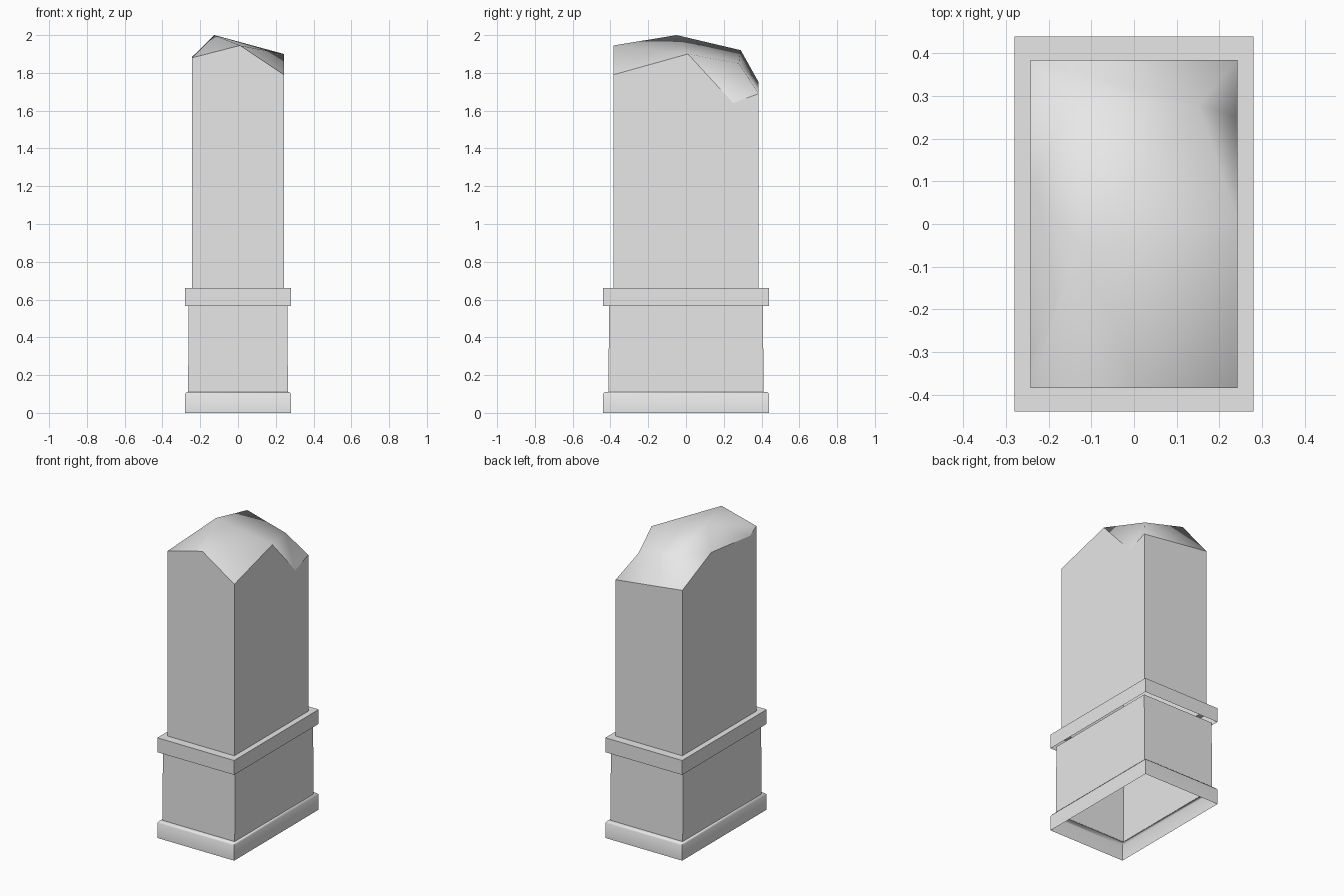
import bpy, bmesh, math

cube = bpy.data.objects.get("Cube")
if cube:
    bpy.data.objects.remove(cube, do_unlink=True)

stone = bpy.data.materials.new("grey stone")
stone.use_nodes = True
stone.diffuse_color = (0.8, 0.8, 0.8, 1)
stone.node_tree.nodes["Principled BSDF"].inputs["Base Color"].default_value = (0.8, 0.8, 0.8, 1)


def finish(name, bm):
    bmesh.ops.recalc_face_normals(bm, faces=bm.faces[:])
    mesh = bpy.data.meshes.new(name)
    bm.to_mesh(mesh)
    bm.free()
    mesh.materials.append(stone)
    obj = bpy.data.objects.new(name, mesh)
    bpy.context.collection.objects.link(obj)
    return obj


def skirt(name, profile, smooth=False):
    """Open rectangular shell lofted through (half width, half depth, height)."""
    bm = bmesh.new()
    rings = [[bm.verts.new((sx * w, sy * d, z))
              for sx, sy in ((-1, -1), (1, -1), (1, 1), (-1, 1))]
             for w, d, z in profile]
    for low, high in zip(rings, rings[1:]):
        for i in range(4):
            j = (i + 1) % 4
            bm.faces.new((low[i], low[j], high[j], high[i]))
    obj = finish(name, bm)
    if smooth:
        bpy.ops.object.select_all(action='DESELECT')
        obj.select_set(True)
        bpy.context.view_layer.objects.active = obj
        bpy.ops.object.shade_smooth_by_angle(angle=math.radians(55))
    return obj


# Plinth, pedestal and ledge, all open underneath
skirt("base_moulding", [(.28, .44, 0), (.28, .44, .1), (.272, .432, .11), (.262, .41, .11)], True)
skirt("pedestal", [(.264, .411, .108), (.262, .407, .568)])
skirt("ledge", [(.28, .44, .565), (.28, .44, .66), (.243, .385, .66)])

# Shaft with a broken top: rim points on each side, then peaks inside the rim
W, D, FOOT = .243, .385, .66
points = {
    "front_right": (-W, -D, 1.88), "front_mid": (.01, -D, 1.945),
    "front_left": (W, -D, 1.79), "left_peak": (W, .01, 1.9),
    "left_notch": (W, .25, 1.64), "back_left": (W, D, 1.69),
    "back_right": (-W, D, 1.75), "right_mid": (-W, .085, 1.885),
    "right_dip": (-W, -.32, 1.84),
    "summit": (-.125, -.05, 2.0), "ridge": (-.135, .29, 1.92), "spur": (.15, .28, 1.85),
}
walls = [
    ("front_right", "front_mid", "front_left"),
    ("front_left", "left_peak", "left_notch", "back_left"),
    ("back_left", "back_right"),
    ("back_right", "right_mid", "right_dip", "front_right"),
]
break_fans = [
    ("summit", "right_mid", "right_dip", "front_right", "front_mid", "left_peak", "spur", "ridge", "right_mid"),
    ("spur", "left_peak", "left_notch", "back_left", "back_right", "ridge"),
    ("front_mid", "front_left", "left_peak"),
    ("ridge", "back_right", "right_mid"),
]
bm = bmesh.new()
v = {name: bm.verts.new(co) for name, co in points.items()}
foot = {rim[0]: bm.verts.new((v[rim[0]].co.x, v[rim[0]].co.y, FOOT)) for rim in walls}
for rim in walls:
    bm.faces.new([foot[rim[0]], foot[rim[-1]]] + [v[n] for n in reversed(rim)])
for hub, *fan in break_fans:
    for a, b in zip(fan, fan[1:]):
        bm.faces.new((v[hub], v[a], v[b])).smooth = True
for edge in bm.edges:
    edge.smooth = all(f.smooth for f in edge.link_faces)
finish("broken_shaft", bm)
